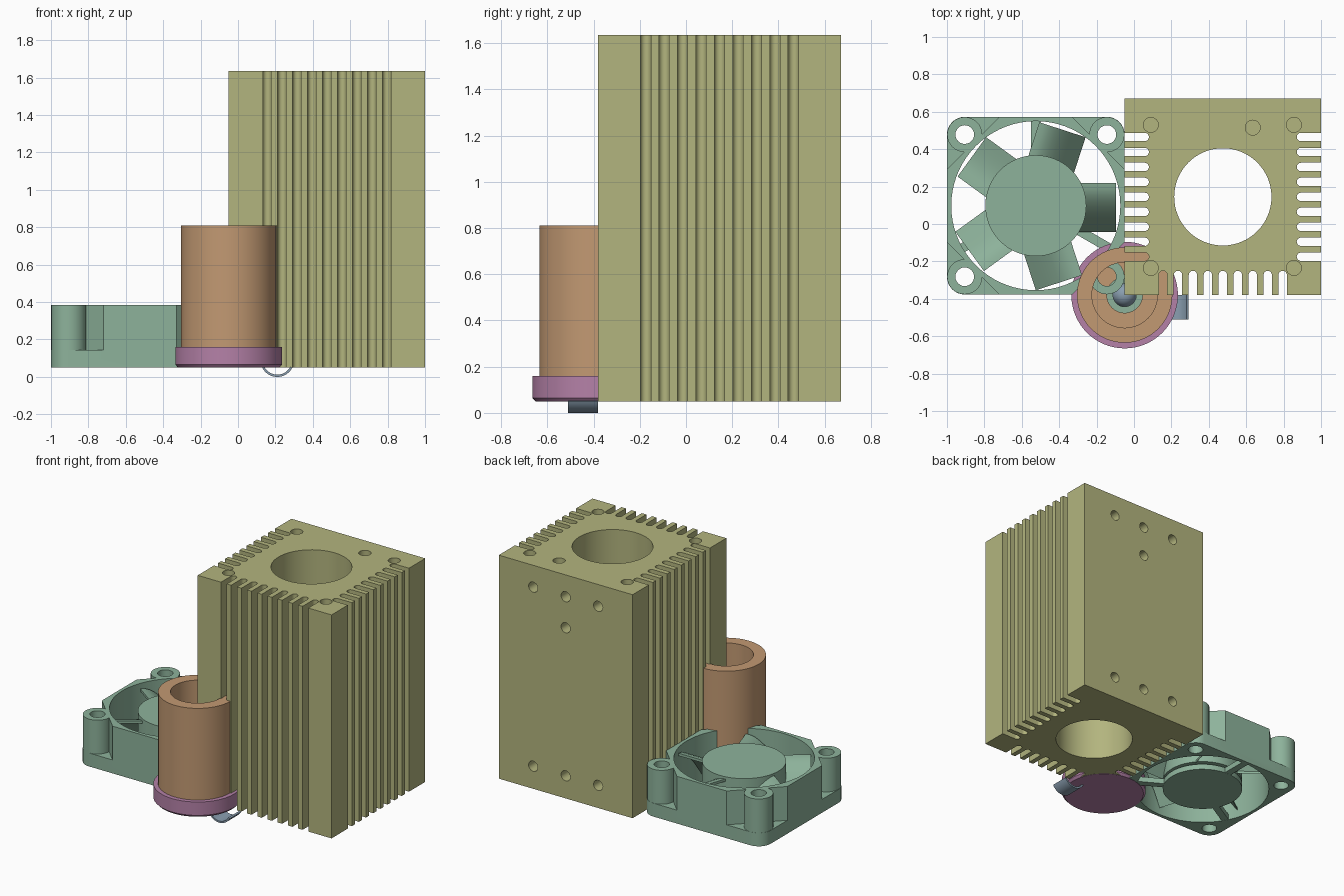
import bpy, bmesh, math
from math import cos, sin, pi, radians
from mathutils import Matrix, Vector

if "Cube" in bpy.data.objects:
    bpy.data.objects.remove(bpy.data.objects["Cube"])


def material(name, rgb):
    m = bpy.data.materials.new(name)
    m.use_nodes = True
    m.diffuse_color = (*rgb, 1)
    m.node_tree.nodes["Principled BSDF"].inputs["Base Color"].default_value = (*rgb, 1)
    return m


OLIVE = material("olive", (0.45, 0.46, 0.21))
GREEN = material("sage green", (0.27, 0.45, 0.33))
TAN = material("tan", (0.54, 0.32, 0.17))
PURPLE = material("mauve", (0.46, 0.22, 0.39))
BLUE = material("steel blue", (0.25, 0.34, 0.43))


def arc(cx, cy, r, a0, a1, n):
    return [(cx + r * cos(radians(a0 + (a1 - a0) * i / n)),
             cy + r * sin(radians(a0 + (a1 - a0) * i / n))) for i in range(n + 1)]


def circle(cx, cy, r, n=48):
    return arc(cx, cy, r, 0, 360, n)[:-1]


def prism(bm, outline, z0, z1, matrix=Matrix()):
    """Extrude a closed outline from z0 to z1, then place it."""
    low = [bm.verts.new(matrix @ Vector((x, y, z0))) for x, y in outline]
    high = [bm.verts.new(matrix @ Vector((x, y, z1))) for x, y in outline]
    bm.faces.new(low[::-1])
    bm.faces.new(high)
    for i in range(len(low)):
        j = (i + 1) % len(low)
        bm.faces.new((low[i], low[j], high[j], high[i]))


def finish(name, bm, mat):
    bmesh.ops.recalc_face_normals(bm, faces=bm.faces)
    mesh = bpy.data.meshes.new(name)
    bm.to_mesh(mesh)
    bm.free()
    mesh.materials.append(mat)
    ob = bpy.data.objects.new(name, mesh)
    bpy.context.collection.objects.link(ob)
    return ob


def smooth(ob):
    bpy.ops.object.select_all(action='DESELECT')
    ob.select_set(True)
    bpy.context.view_layer.objects.active = ob
    bpy.ops.object.shade_smooth_by_angle(angle=radians(30))


def combine(ob, tool_bm, operation, mat):
    """Boolean a temporary tool into an object and bake the result."""
    tool = finish("tool", tool_bm, mat)
    tool.hide_render = True
    mod = ob.modifiers.new("combine", 'BOOLEAN')
    mod.operation = operation
    mod.solver = 'EXACT'
    mod.use_self = True
    mod.object = tool
    graph = bpy.context.evaluated_depsgraph_get()
    graph.update()
    baked = bpy.data.meshes.new_from_object(ob.evaluated_get(graph))
    ob.modifiers.clear()
    ob.data = baked
    bpy.data.objects.remove(tool)


def lathe(name, profile, cx, cy, mat, n=64):
    """Spin a closed radius/height profile about a vertical axis."""
    bm = bmesh.new()
    rings = [[bm.verts.new((cx + r * cos(2 * pi * i / n), cy + r * sin(2 * pi * i / n), z))
              for i in range(n)] for r, z in profile]
    for k, a in enumerate(rings):
        b = rings[(k + 1) % len(rings)]
        for i in range(n):
            j = (i + 1) % n
            bm.faces.new((a[i], a[j], b[j], b[i]))
    bmesh.ops.remove_doubles(bm, verts=bm.verts, dist=1e-5)
    ob = finish(name, bm, mat)
    smooth(ob)
    return ob


# Finned block: a square column with vertical slots on three sides
FLOOR, TOP = 0.05, 1.635
CX, CY, H = 0.475, 0.145, 0.525
bm = bmesh.new()
prism(bm, [(CX - H, CY - H), (CX + H, CY - H), (CX + H, CY + H), (CX - H, CY + H)], FLOOR, TOP)
block = finish("heat_sink", bm, OLIVE)

slots = bmesh.new()
r = 0.0225
slot = [(-H - 0.1, -r), *arc(-H + 0.13 - r, 0, r, -90, 90, 8), (-H - 0.1, r)]
for angle in (0, 90, 180):
    turn = Matrix.Translation((CX, CY, 0)) @ Matrix.Rotation(radians(angle), 4, 'Z')
    for k in range(-4, 5):
        prism(slots, slot, 0, 2, turn @ Matrix.Translation((0, k * 0.08, 0)))
combine(block, slots, 'DIFFERENCE', OLIVE)

# Central bore, blind top holes and blind rear holes
holes = bmesh.new()
prism(holes, circle(CX, CY, 0.26, 64), 0, 2)
for x, y in [(0.09, 0.53), (0.855, 0.53), (0.09, -0.235), (0.855, -0.235), (0.635, 0.515)]:
    prism(holes, circle(x, y, 0.04, 24), TOP - 0.18, 2)
to_back = Matrix.Rotation(pi / 2, 4, 'X')
for x, z in [(0.22, 1.48), (0.475, 1.48), (0.73, 1.48), (0.475, 1.26),
             (0.22, 0.21), (0.475, 0.21), (0.73, 0.21)]:
    prism(holes, circle(x, z, 0.036, 24), -0.8, -0.57, to_back)
combine(block, holes, 'DIFFERENCE', OLIVE)
smooth(block)

# Fan frame: rounded base plate, eight-sided shroud and four corner posts
FX, FY, FH, FTOP = -0.525, 0.098, 0.475, 0.385
place = Matrix.Translation((FX, FY, 0))
P = 0.38
plate = []
for q, (sx, sy) in enumerate([(1, 1), (-1, 1), (-1, -1), (1, -1)]):
    plate += arc(sx * P, sy * P, FH - P, q * 90, q * 90 + 90, 8)
bm = bmesh.new()
prism(bm, plate, FLOOR, 0.145, place)
frame = finish("fan_frame", bm, GREEN)

c = 0.195
shroud = bmesh.new()
prism(shroud, [(FH, -c), (FH, c), (c, FH), (-c, FH), (-FH, c), (-FH, -c), (-c, -FH), (c, -FH)],
      0.1, FTOP, place)
combine(frame, shroud, 'UNION', GREEN)
posts, bores = bmesh.new(), bmesh.new()
for sx in (-1, 1):
    for sy in (-1, 1):
        prism(posts, circle(sx * P, sy * P, FH - P - 0.001, 32), 0.09, FTOP, place)
        prism(bores, circle(sx * P, sy * P, 0.05, 24), 0, 1, place)
combine(frame, posts, 'UNION', GREEN)
prism(bores, circle(0, 0, 0.452, 72), 0, 1, place)
combine(frame, bores, 'DIFFERENCE', GREEN)
smooth(frame)

# Motor plate with three struts
bm = bmesh.new()
prism(bm, circle(0, 0, 0.27), FLOOR, 0.09, place)
for angle in (-30, 90, 210):
    prism(bm, [(0.25, -0.025), (0.46, -0.025), (0.46, 0.025), (0.25, 0.025)],
          FLOOR + 0.001, 0.09, place @ Matrix.Rotation(radians(angle), 4, 'Z'))
smooth(finish("fan_motor_mount", bm, GREEN))

# Rotor: hub with five curved, pitched blades
bm = bmesh.new()
prism(bm, circle(0, 0, 0.27, 64), 0.11, 0.365, place)
section = [(-0.14 + 0.26 * t, 0.12 + 0.23 * sin(t * pi / 2)) for t in [i / 8 for i in range(9)]]
outline = section + [(y, z - 0.018) for y, z in reversed(section)]
axes = Matrix(((0, 0, 1, 0), (1, 0, 0, 0), (0, 1, 0, 0), (0, 0, 0, 1)))
for k in range(5):
    prism(bm, outline, 0.22, 0.43, place @ Matrix.Rotation(k * 2 * pi / 5, 4, 'Z') @ axes)
smooth(finish("fan_rotor", bm, GREEN))

# Round holder with a stepped inside, its end cap, insert and lens
TX, TY = -0.05, -0.38
lathe("holder_tube", [(0.095, 0.055), (0.255, 0.055), (0.255, 0.81), (0.175, 0.81),
                      (0.175, 0.3), (0.095, 0.3)], TX, TY, TAN)
lathe("holder_cap", [(0, 0.049), (0.27, 0.049), (0.285, 0.065), (0.285, 0.16),
                     (0.25, 0.16), (0.25, 0.06), (0, 0.06)], TX, TY, PURPLE)
lathe("lens_ring", [(0.062, 0.06), (0.096, 0.06), (0.096, 0.29), (0.062, 0.29)], TX, TY, GREEN)
lathe("lens", [(0, 0.06), (0.063, 0.06), *arc(0, 0.2, 0.063, 0, 90, 8)], TX, TY, BLUE, 32)

# Curved clip under the holder
bm = bmesh.new()
clip = arc(0.21, 0.09, 0.09, 207, 333, 20) + arc(0.21, 0.09, 0.078, 333, 207, 20)
prism(bm, clip, 0.38, 0.51, to_back)
smooth(finish("clip", bm, BLUE))
